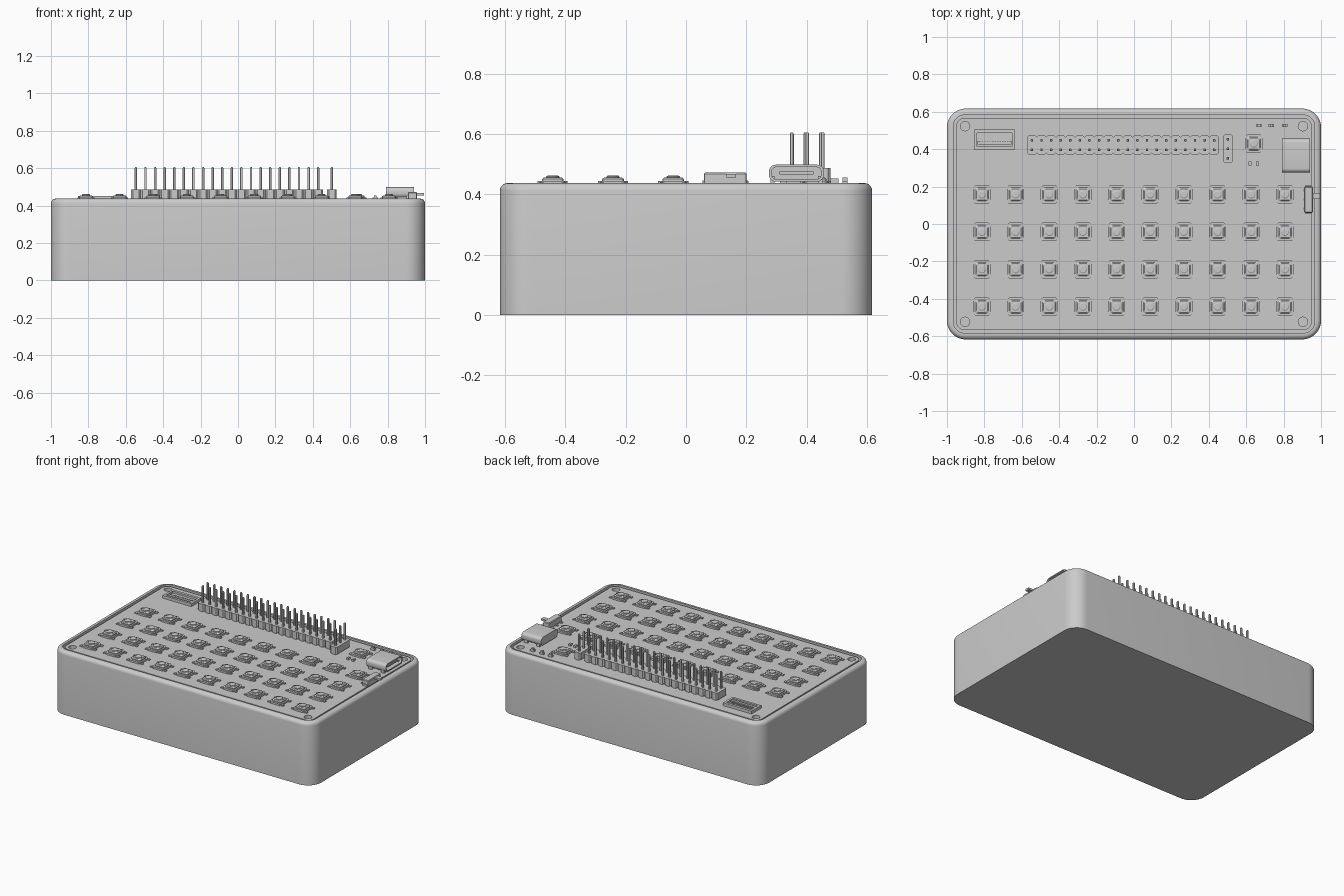
import bpy, bmesh, math
from mathutils import Vector, Matrix

if "Cube" in bpy.data.objects:
    bpy.data.objects.remove(bpy.data.objects["Cube"])

grey = bpy.data.materials.new("plain_grey")
grey.use_nodes = True
COLOUR = (0.6, 0.6, 0.6, 1)
grey.diffuse_color = COLOUR
grey.node_tree.nodes["Principled BSDF"].inputs["Base Color"].default_value = COLOUR

BOARD = 0.432  # height of the circuit board surface


def ring(hx, hy, r, z, steps):
    """Rounded rectangle of half sizes hx, hy; steps=1 gives cut corners."""
    pts = []
    for q, (sx, sy) in enumerate([(1, 1), (-1, 1), (-1, -1), (1, -1)]):
        for i in range(steps + 1):
            a = math.pi / 2 * (q + i / steps)
            pts.append(Vector((sx * (hx - r) + r * math.cos(a),
                               sy * (hy - r) + r * math.sin(a), z)))
    return pts


def loft(bm, sections, steps=4, at=(0, 0, 0), turn=None):
    """Skin rounded-rectangle sections (hx, hy, r, z) and cap both ends."""
    turn = turn or Matrix.Identity(3)
    rows = [[bm.verts.new(turn @ p + Vector(at)) for p in ring(*s, steps)]
            for s in sections]
    for a, b in zip(rows, rows[1:]):
        for i in range(len(a)):
            j = (i + 1) % len(a)
            bm.faces.new((a[i], a[j], b[j], b[i]))
    bm.faces.new(rows[0][::-1])
    bm.faces.new(rows[-1])


def box(bm, x0, x1, y0, y1, z0, z1):
    m = Matrix.Translation(((x0 + x1) / 2, (y0 + y1) / 2, (z0 + z1) / 2))
    m = m @ Matrix.Diagonal((x1 - x0, y1 - y0, z1 - z0, 1))
    bmesh.ops.create_cube(bm, size=1, matrix=m)


def make(name, bm, smooth=True):
    bmesh.ops.recalc_face_normals(bm, faces=bm.faces)
    mesh = bpy.data.meshes.new(name)
    bm.to_mesh(mesh)
    bm.free()
    mesh.materials.append(grey)
    ob = bpy.data.objects.new(name, mesh)
    bpy.context.collection.objects.link(ob)
    if smooth:
        bpy.ops.object.select_all(action='DESELECT')
        ob.select_set(True)
        bpy.context.view_layer.objects.active = ob
        bpy.ops.object.shade_smooth_by_angle(angle=math.radians(30))
    return ob


# Case: rounded block with a filleted rim and a shallow pocket for the board
bm = bmesh.new()
F, TOP = 0.025, 0.437
sections = [(1, 0.617, 0.1, 0)]
for i in range(6):
    a = math.pi / 2 * i / 5
    inset = F * (1 - math.cos(a))
    sections.append((1 - inset, 0.617 - inset, 0.1 - inset, TOP - F + F * math.sin(a)))
sections += [(0.965, 0.583, 0.06, TOP), (0.965, 0.583, 0.06, 0.39)]
loft(bm, sections, steps=10)
make("case", bm)

# Circuit board with four screw holes
bm = bmesh.new()
loft(bm, [(0.95, 0.568, 0.045, 0.385), (0.95, 0.568, 0.045, BOARD)], steps=8)
board = make("circuit_board", bm, smooth=False)
bm = bmesh.new()
for sx in (-1, 1):
    for sy in (-1, 1):
        bmesh.ops.create_cone(bm, cap_ends=True, segments=24, radius1=0.025, radius2=0.025,
                              depth=0.2, matrix=Matrix.Translation((sx * 0.903, sy * 0.523, 0.4)))
cutter = make("hole_cutter", bm, smooth=False)
cutter.hide_render = True
mod = board.modifiers.new("holes", 'BOOLEAN')
mod.operation, mod.object, mod.solver = 'DIFFERENCE', cutter, 'EXACT'
bpy.context.view_layer.objects.active = board
bpy.ops.object.modifier_apply(modifier=mod.name)
bpy.data.objects.remove(cutter)

# Push button: base, metal cover, domed plunger and four legs
bm = bmesh.new()
loft(bm, [(0.046, 0.05, 0.012, 0), (0.046, 0.05, 0.012, 0.012)], steps=1)
loft(bm, [(0.036, 0.036, 0.012, 0.012), (0.036, 0.036, 0.012, 0.018),
          (0.03, 0.03, 0.012, 0.023)])
loft(bm, [(0.022, 0.022, 0.0219, 0.02), (0.022, 0.022, 0.0219, 0.027),
          (0.017, 0.017, 0.0169, 0.03)])
for sx in (-1, 1):
    for sy in (-1, 1):
        x0, x1 = sorted((sx * 0.04, sx * 0.06))
        box(bm, x0, x1, sy * 0.037 - 0.008, sy * 0.037 + 0.008, 0, 0.007)
button = make("push_button", bm)
button.location = (0.64, 0.43, BOARD)
button.name = "reset_button"
for row in range(4):
    for col in range(10):
        key = bpy.data.objects.new(f"key_{row + 1}_{col + 1}", button.data)
        key.location = (-0.813 + 0.18 * col, 0.158 - 0.2 * row, BOARD)
        bpy.context.collection.objects.link(key)


def pin_header(name, x, y, cols, rows, pitch=0.0513):
    """Chamfered plastic cells, each carrying one row of pins along y."""
    bm = bmesh.new()
    half = rows * pitch / 2
    for c in range(cols):
        px = x + c * pitch
        loft(bm, [(pitch / 2, half, 0.009, BOARD + 0.006),
                  (pitch / 2, half, 0.009, 0.487)], steps=1, at=(px, y, 0))
        box(bm, px - 0.013, px + 0.013, y - half + 0.005, y + half - 0.005, BOARD, 0.44)
        for r in range(rows):
            py = y + (r - (rows - 1) / 2) * pitch
            loft(bm, [(0.0065, 0.0065, 0.002, 0.42), (0.0065, 0.0065, 0.002, 0.6),
                      (0.004, 0.004, 0.002, 0.605)], steps=1, at=(px, py, 0))
    make(name, bm, smooth=False)


pin_header("main_pin_header", -0.546, 0.422, 20, 2)
pin_header("side_pin_header", 0.502, 0.402, 1, 3)

# Flat cable socket: low frame with a contact bar in the recess
bm = bmesh.new()
box(bm, -0.856, -0.636, 0.487, 0.505, BOARD, 0.452)
box(bm, -0.856, -0.636, 0.398, 0.414, BOARD, 0.452)
for x0 in (-0.856, -0.652):
    box(bm, x0, x0 + 0.016, 0.41, 0.49, BOARD, 0.452)
box(bm, -0.845, -0.648, 0.41, 0.49, BOARD, 0.438)
box(bm, -0.838, -0.654, 0.425, 0.443, BOARD, 0.449)
for i in range(12):
    x = -0.82 + i * 0.0135
    box(bm, x, x + 0.006, 0.44, 0.458, BOARD, 0.445)
make("cable_socket", bm, smooth=False)

# Charging port: rounded shell, open towards the left side, with a tongue
bm = bmesh.new()
to_x = Matrix(((0, 0, 1), (1, 0, 0), (0, 1, 0)))
loft(bm, [(0.091, 0.028, 0.022, 0.791), (0.091, 0.028, 0.022, 0.941),
          (0.082, 0.02, 0.016, 0.941), (0.082, 0.02, 0.016, 0.82)],
     steps=6, at=(0, 0.366, 0.47), turn=to_x)
box(bm, 0.815, 0.93, 0.31, 0.422, 0.465, 0.475)
for y in (0.28, 0.438):
    for x in (0.805, 0.9):
        box(bm, x, x + 0.025, y, y + 0.014, 0.42, 0.46)
make("charging_port", bm)

# Slide switch with its lever and solder tabs
bm = bmesh.new()
loft(bm, [(0.024, 0.07, 0.006, BOARD), (0.024, 0.07, 0.006, 0.468),
          (0.02, 0.066, 0.006, 0.472)], steps=2, at=(0.933, 0.13, 0))
box(bm, 0.95, 0.995, 0.135, 0.165, 0.455, 0.468)
for y in (0.075, 0.125, 0.175):
    box(bm, 0.89, 0.912, y, y + 0.012, BOARD, 0.439)
for y in (0.055, 0.193):
    box(bm, 0.915, 0.95, y, y + 0.012, BOARD, 0.445)
make("slide_switch", bm, smooth=False)

# Small surface parts: three indicator lights and two resistors
bm = bmesh.new()
for x in (0.668, 0.734, 0.806):
    box(bm, x - 0.014, x + 0.014, 0.519, 0.535, BOARD, 0.444)
    box(bm, x - 0.007, x + 0.007, 0.519, 0.535, BOARD, 0.455)
for x in (0.62, 0.66):
    box(bm, x - 0.007, x + 0.007, 0.312, 0.334, BOARD, 0.446)
make("small_parts", bm, smooth=False)
